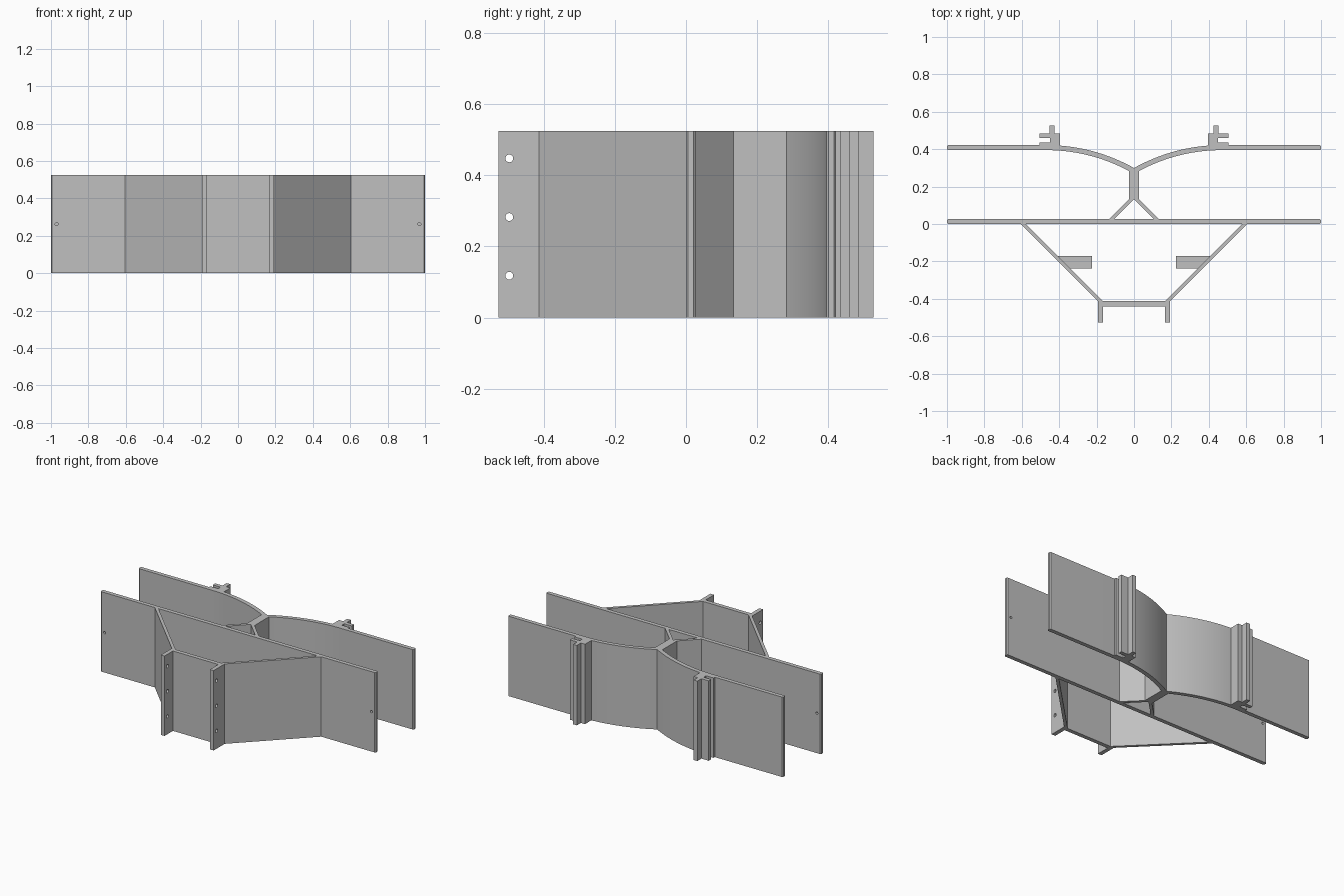
import bpy, bmesh, math
from mathutils import Matrix

if "Cube" in bpy.data.objects:
    bpy.data.objects.remove(bpy.data.objects["Cube"], do_unlink=True)

HEIGHT = 0.525
WALL = 0.027
grey = bpy.data.materials.new("plain grey")
grey.use_nodes = True
colour = (0.53, 0.53, 0.53, 1)
grey.diffuse_color = colour
grey.node_tree.nodes["Principled BSDF"].inputs["Base Color"].default_value = colour


def finish(bm, name):
    mesh = bpy.data.meshes.new(name)
    bmesh.ops.recalc_face_normals(bm, faces=bm.faces)
    bm.to_mesh(mesh)
    bm.free()
    mesh.materials.append(grey)
    obj = bpy.data.objects.new(name, mesh)
    bpy.context.collection.objects.link(obj)
    return obj


def extrude(name, points, low=0, high=HEIGHT, mirror=True):
    """Raise a plan outline between two heights, mirrored across x if asked."""
    bm = bmesh.new()
    face = bm.faces.new([bm.verts.new((x, y, low)) for x, y in points])
    grown = bmesh.ops.extrude_face_region(bm, geom=[face])["geom"]
    verts = [v for v in grown if isinstance(v, bmesh.types.BMVert)]
    bmesh.ops.translate(bm, verts=verts, vec=(0, 0, high - low))
    obj = finish(bm, name)
    if mirror:
        mod = obj.modifiers.new("mirror", "MIRROR")
        mod.use_clip = True
    return obj


def drill(name, target, holes, radius, depth, axis):
    """Cut round holes along one axis with a hidden cutter."""
    bm = bmesh.new()
    for place in holes:
        turn = Matrix.Rotation(math.pi / 2, 4, axis)
        bmesh.ops.create_cone(bm, cap_ends=True, segments=24, radius1=radius,
                              radius2=radius, depth=depth,
                              matrix=Matrix.Translation(place) @ turn)
    cutter = finish(bm, name)
    cutter.hide_render = True
    cutter.hide_viewport = True
    cutter.display_type = "WIRE"
    mod = target.modifiers.new("holes", "BOOLEAN")
    mod.operation = "DIFFERENCE"
    mod.solver = "EXACT"
    mod.object = cutter


def wall_end(y):
    """Chamfered outer end of a long wall whose front is at y."""
    c = 0.006
    return [(1 - c, y), (1, y + c), (1, y + WALL - c), (1 - c, y + WALL)]


# Long middle wall with a small hole near each end
middle = extrude("middle_wall", [(0, 0)] + wall_end(0) + [(0, WALL)])
drill("middle_hole_cutter", middle, [(s * 0.97, 0, 0.2625) for s in (-1, 1)],
      0.008, 0.2, "X")


# Back wall: flat wings sweeping forward in an arc to the centre
def arc(radius, top, steps=24):
    reach = 0.47
    xs = [reach * i / steps for i in range(steps + 1)]
    return [(x, top - radius + math.sqrt(radius**2 - (x - reach)**2)) for x in xs]


inner, outer = arc(0.935, 0.395), arc(0.935 + WALL, 0.395 + WALL)
back = extrude("back_wall", inner + wall_end(0.395) + outer[::-1])
for poly in back.data.polygons:
    poly.use_smooth = True
back.data.set_sharp_from_angle(angle=math.radians(20))

# Central stem and its two splayed legs
extrude("centre_stem", [(0, 0.133), (WALL, 0.133), (WALL, 0.284), (0, 0.284)])
extrude("stem_leg", [(0, 0.133), (0.106, WALL), (0.133, WALL), (WALL, 0.133)])

# Slotted rails on the back wall
extrude("back_rail", [(0.395, 0.412), (0.505, 0.42), (0.505, 0.435), (0.45, 0.435),
                      (0.45, 0.46), (0.505, 0.46), (0.505, 0.485), (0.452, 0.485),
                      (0.452, 0.527), (0.425, 0.527), (0.425, 0.485), (0.395, 0.485)])

# Front housing: slanted struts, front panel and drilled brackets
extrude("slanted_strut", [(0.605, 0), (0.578, 0), (0.165, -0.413), (0.192, -0.413)])
extrude("front_panel", [(0, -0.413), (0.165, -0.413), (0.165, -0.44), (0, -0.44)])
bracket = extrude("front_bracket", [(0.165, -0.413), (0.192, -0.413),
                                    (0.192, -0.527), (0.165, -0.527)])
drill("bracket_hole_cutter", bracket,
      [(s * 0.18, -0.497, 0.2825 + k * 0.165) for s in (-1, 1) for k in (-1, 0, 1)],
      0.011, 0.1, "Y")

# Inner lugs on the struts at mid height
extrude("inner_lug", [(0.225, -0.17), (0.408, -0.17), (0.341, -0.237), (0.225, -0.237)],
        0.18, 0.345)
